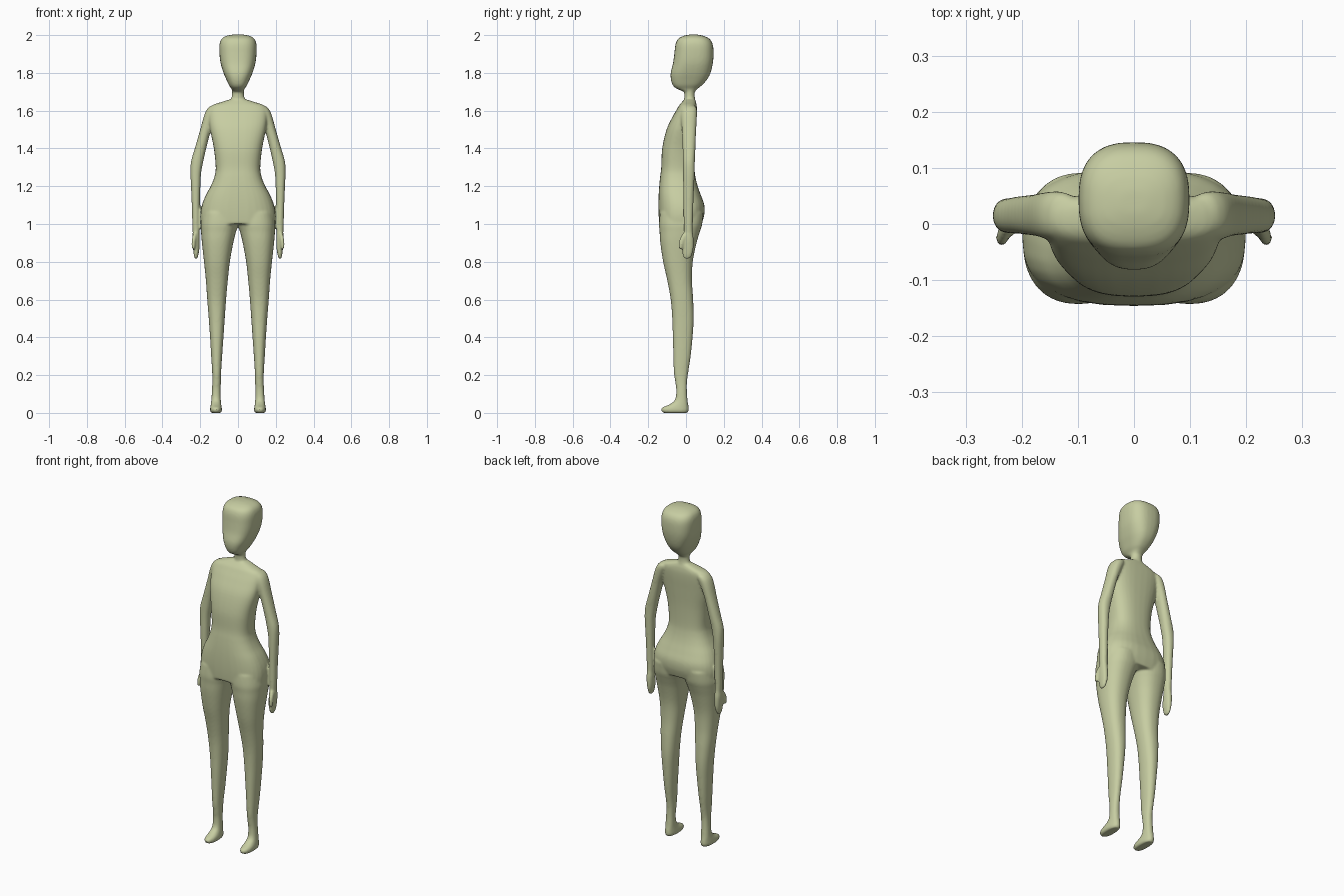
import bpy, bmesh, math

skin = bpy.data.materials.new("pale_olive")
skin.diffuse_color = (0.57, 0.61, 0.36, 1)

bm = bmesh.new()
SEG = 32


def spline(rows, steps=5):
    """Smooth the cross-section table along its length."""
    out = []
    for i in range(len(rows) - 1):
        a, b = rows[i], rows[i + 1]
        p, n = rows[max(i - 1, 0)], rows[min(i + 2, len(rows) - 1)]
        for s in range(steps):
            t = s / steps
            out.append([0.5 * (2 * q1 + (q2 - q0) * t + (2 * q0 - 5 * q1 + 4 * q2 - q3) * t * t
                               + (3 * q1 - q0 - 3 * q2 + q3) * t ** 3)
                        for q0, q1, q2, q3 in zip(p, a, b, n)])
    return out + [list(rows[-1])]


def loft(rows, power=2.3, side=1):
    """Rows: height, inner x, outer x, front y, back y."""
    rings = []
    for z, x0, x1, y0, y1 in spline(rows):
        cx, cy, rx, ry = (x0 + x1) / 2, (y0 + y1) / 2, (x1 - x0) / 2, (y1 - y0) / 2
        ring = []
        for k in range(SEG):
            a = math.tau * k / SEG
            c, s = math.cos(a), math.sin(a)
            ring.append(bm.verts.new((
                side * (cx + rx * math.copysign(abs(c) ** (2 / power), c)),
                cy + ry * math.copysign(abs(s) ** (2 / power), s), z)))
        rings.append(ring)
    for lo, hi in zip(rings, rings[1:]):
        for k in range(SEG):
            j = (k + 1) % SEG
            bm.faces.new((lo[k], lo[j], hi[j], hi[k]))
    bm.faces.new(rings[0])
    bm.faces.new(rings[-1])


def centred(rows):
    return [(z, -w, w, f, b) for z, w, f, b in rows]


# Head: height, half width, front, back
loft(centred([
    (1.700, .028, -.010, .045), (1.718, .036, -.052, .064), (1.735, .048, -.070, .085),
    (1.765, .062, -.080, .112), (1.80, .077, -.081, .130), (1.85, .092, -.069, .142),
    (1.90, .098, -.062, .146), (1.95, .098, -.056, .142), (1.98, .087, -.042, .125),
    (1.996, .062, -.012, .092), (2.003, .025, .02, .06)]), 2.6)

# Neck
loft(centred([(1.60, .07, -.03, .05), (1.65, .045, -.010, .050),
              (1.68, .032, -.009, .046), (1.73, .032, -.010, .048)]), 2)

# Torso
loft(centred([
    (1.00, .197, -.142, .083), (1.05, .199, -.145, .097), (1.10, .191, -.146, .097),
    (1.15, .172, -.145, .080), (1.20, .145, -.142, .062), (1.25, .125, -.137, .050),
    (1.30, .118, -.131, .045), (1.40, .128, -.126, .046), (1.50, .148, -.103, .052),
    (1.57, .155, -.070, .057), (1.61, .153, -.047, .058), (1.63, .135, -.035, .056),
    (1.645, .09, -.022, .053), (1.658, .05, -.01, .048)]), 2.6)

for side in (1, -1):
    # Leg and foot
    loft([(.000, .090, .142, -.120, .008), (.012, .085, .148, -.132, .014),
          (.028, .086, .147, -.126, .014), (.045, .089, .144, -.088, .012),
          (.07, .091, .141, -.058, .008), (.12, .092, .138, -.052, .005),
          (.17, .090, .136, -.058, .006), (.22, .089, .137, -.065, .013),
          (.30, .084, .142, -.067, .025), (.40, .077, .148, -.070, .035),
          (.50, .070, .155, -.073, .041), (.60, .063, .163, -.081, .038),
          (.70, .054, .170, -.099, .032), (.80, .043, .180, -.121, .036),
          (.90, .025, .191, -.136, .056), (.96, .010, .196, -.140, .074),
          (1.00, -.002, .198, -.143, .086), (1.06, -.002, .190, -.138, .092)], 2.3, side)
    # Arm and hand
    loft([(.816, .216, .229, -.006, .016), (.83, .211, .233, -.016, .030),
          (.87, .204, .238, -.021, .040), (.92, .203, .241, -.018, .041),
          (.955, .204, .240, -.011, .036), (1.00, .203, .242, -.012, .036),
          (1.10, .202, .245, -.013, .039), (1.20, .199, .249, -.015, .043),
          (1.27, .195, .252, -.016, .046), (1.33, .184, .249, -.017, .047),
          (1.40, .168, .229, -.018, .050), (1.50, .142, .200, -.022, .054),
          (1.57, .115, .181, -.027, .058), (1.605, .10, .166, -.025, .058),
          (1.625, .10, .146, -.015, .050)], 2.2, side)
    # Thumb
    loft([(.865, .231, .243, -.035, -.021), (.88, .227, .246, -.039, -.016),
          (.915, .223, .245, -.036, -.006), (.95, .218, .238, -.018, .012)], 2, side)

bmesh.ops.recalc_face_normals(bm, faces=bm.faces)
mesh = bpy.data.meshes.new("body")
bm.to_mesh(mesh)
bm.free()
mesh.materials.append(skin)
body = bpy.data.objects.new("body", mesh)
bpy.context.collection.objects.link(body)

# Fuse the overlapping parts into one skin and blend the joins
fuse = body.modifiers.new("fuse", 'REMESH')
fuse.mode = 'VOXEL'
fuse.voxel_size = 0.006
fuse.use_smooth_shade = True
blend = body.modifiers.new("blend", 'SMOOTH')
blend.factor = 0.5
blend.iterations = 8
